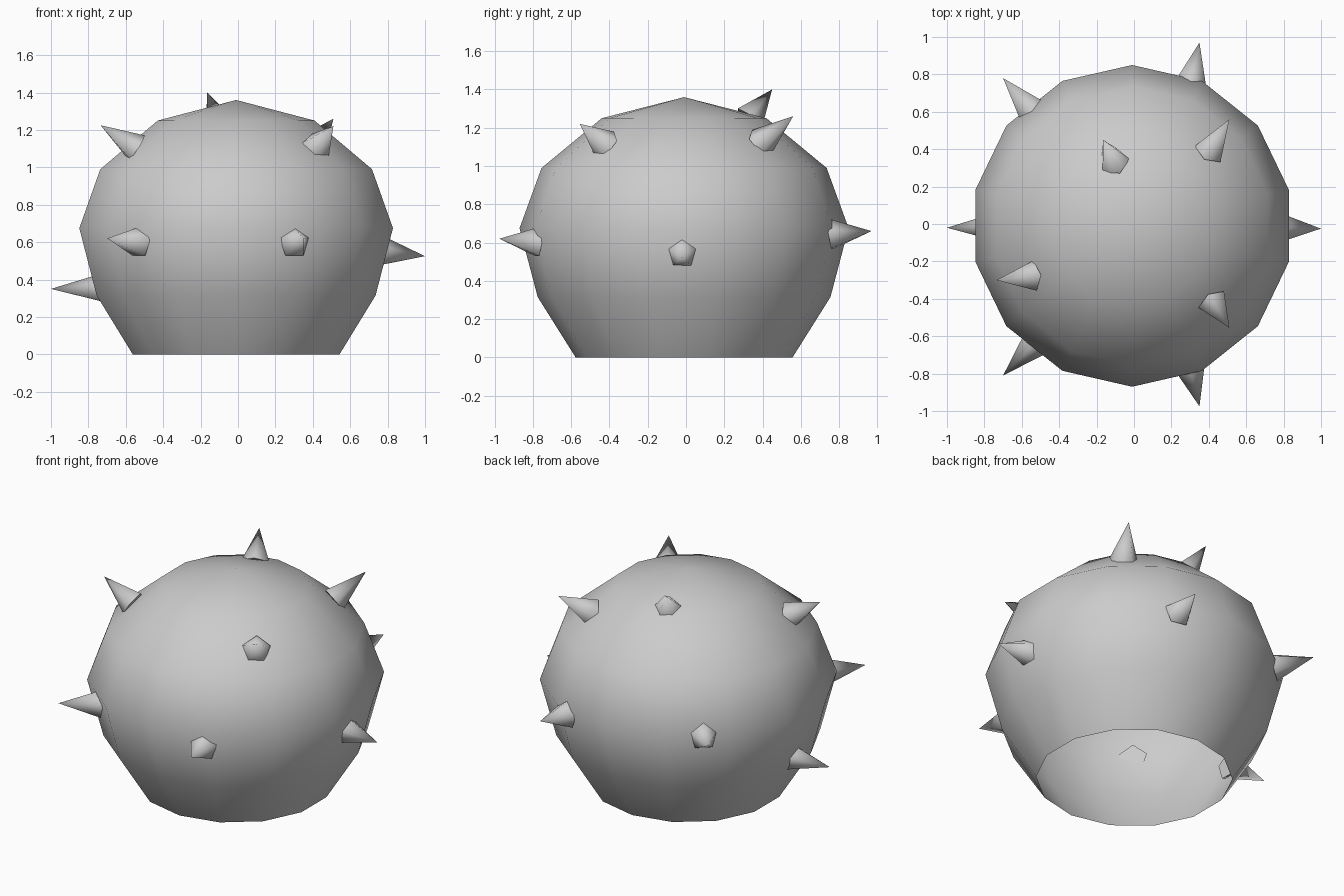
import bpy, bmesh, math
from mathutils import Vector, Matrix

if "Cube" in bpy.data.objects:
    bpy.data.objects.remove(bpy.data.objects["Cube"])

CX, CY, SIDES = -0.01, -0.01, 14


def make_object(name, bm, smooth_angle):
    bmesh.ops.recalc_face_normals(bm, faces=bm.faces[:])
    mesh = bpy.data.meshes.new(name)
    bm.to_mesh(mesh)
    bm.free()
    ob = bpy.data.objects.new(name, mesh)
    bpy.context.collection.objects.link(ob)
    bpy.ops.object.select_all(action='DESELECT')
    ob.select_set(True)
    bpy.context.view_layer.objects.active = ob
    bpy.ops.object.shade_smooth_by_angle(angle=math.radians(smooth_angle))
    return ob


# Dome body: squashed 14-sided shell, open underneath
profile = [(0.567, 0.0), (0.765, 0.315), (0.86, 0.675), (0.745, 0.99), (0.43, 1.25)]
bm = bmesh.new()
rings = []
for r, z in profile:
    rings.append([bm.verts.new((CX + r * math.cos(a), CY + r * math.sin(a), z))
                  for a in (math.pi / 2 + 2 * math.pi * i / SIDES for i in range(SIDES))])
apex = bm.verts.new((CX, CY, 1.36))
for low, high in zip(rings, rings[1:]):
    for i in range(SIDES):
        j = (i + 1) % SIDES
        bm.faces.new((low[i], low[j], high[j], high[i]))
for i in range(SIDES):
    bm.faces.new((rings[-1][i], rings[-1][(i + 1) % SIDES], apex))
make_object("body_shell", bm, 60)


# Spikes: five-sided cones given by base centre and tip
def spike(name, base, tip, radius=0.085, sink=0.02):
    base, tip = Vector(base), Vector(tip)
    axis = (tip - base).normalized()
    base -= axis * sink
    length = (tip - base).length
    bm = bmesh.new()
    bmesh.ops.create_cone(
        bm, cap_ends=True, segments=5, radius1=radius, radius2=0, depth=length,
        matrix=Matrix.Translation((base + tip) / 2) @ axis.to_track_quat('Z', 'Y').to_matrix().to_4x4())
    bmesh.ops.remove_doubles(bm, verts=bm.verts[:], dist=1e-5)
    make_object(name, bm, 75)


spikes = {
    "spike_top_back_right": ((0.41, 0.40, 1.13), (0.51, 0.56, 1.26)),
    "spike_top_back": ((-0.11, 0.34, 1.26), (-0.165, 0.45, 1.40)),
    "spike_top_left": ((-0.56, -0.28, 1.11), (-0.735, -0.30, 1.225)),
    "spike_top_front_right": ((0.43, -0.43, 1.12), (0.51, -0.555, 1.22)),
    "spike_back_left": ((-0.56, 0.62, 0.67), (-0.70, 0.78, 0.71)),
    "spike_back_right": ((0.31, 0.78, 0.64), (0.35, 0.97, 0.66)),
    "spike_front_left": ((-0.54, -0.65, 0.60), (-0.70, -0.81, 0.62)),
    "spike_front_right": ((0.305, -0.79, 0.60), (0.35, -0.975, 0.62)),
    "spike_left": ((-0.74, -0.015, 0.35), (-1.0, -0.02, 0.35)),
    "spike_right": ((0.79, -0.02, 0.545), (1.0, -0.025, 0.525)),
}
for name, (base, tip) in spikes.items():
    spike(name, base, tip)
